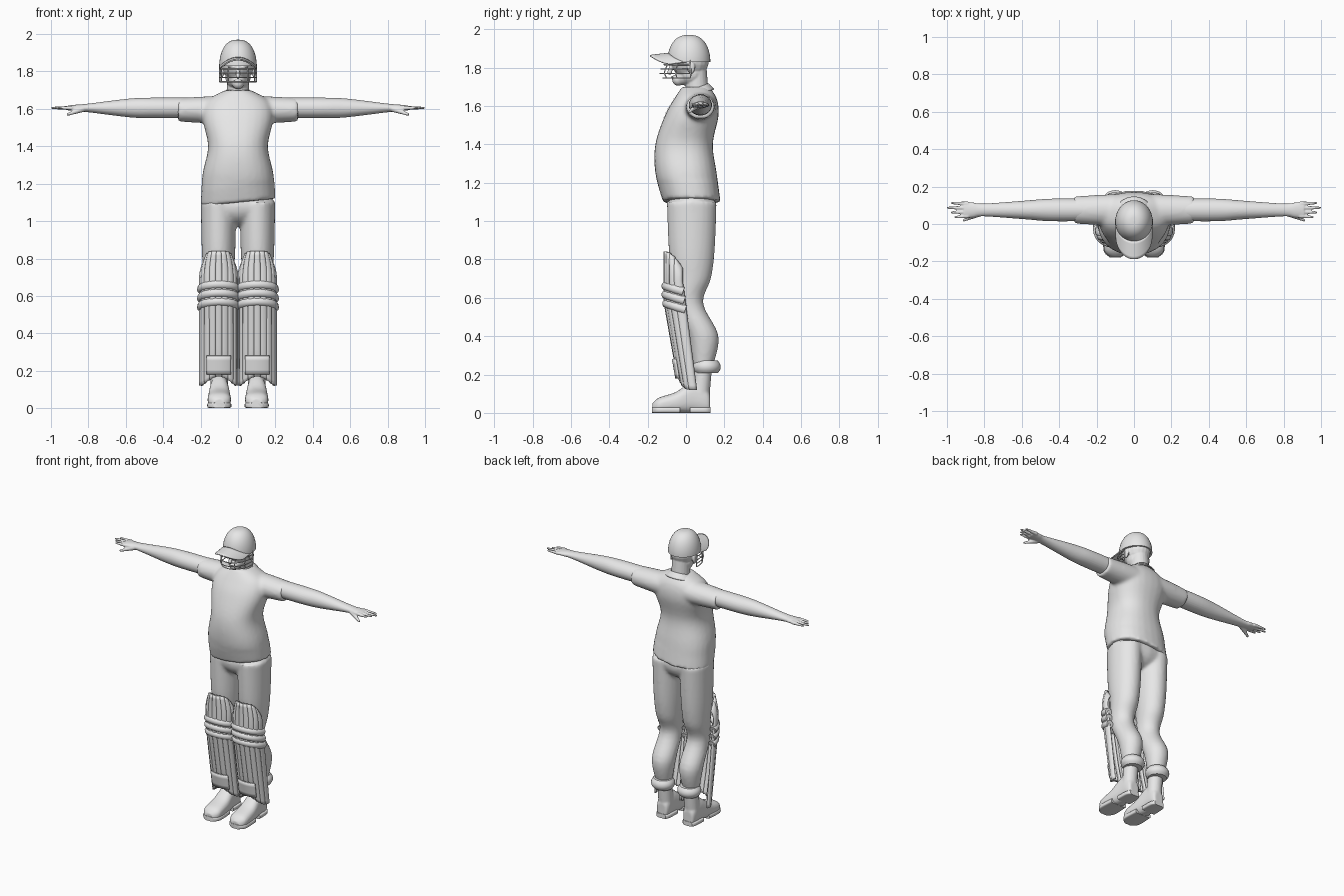
import bpy, bmesh
from math import sin, cos, pi, radians, copysign
from mathutils import Vector, Matrix

cube = bpy.data.objects.get("Cube")
if cube:
    bpy.data.objects.remove(cube, do_unlink=True)

GREY = (.8, .8, .8, 1)
grey = bpy.data.materials.new("light_grey")
grey.use_nodes = True
grey.diffuse_color = GREY
grey.node_tree.nodes["Principled BSDF"].inputs["Base Color"].default_value = GREY


def spline(rows, steps=5):
    """Smooth in-between rows through the given rows."""
    rows = [Vector(row) for row in rows]
    last = len(rows) - 1
    result = []
    for i in range(last):
        before, start, end, after = (rows[min(max(i + k, 0), last)] for k in (-1, 0, 1, 2))
        leave, arrive = (end - before) / 2, (after - start) / 2
        for k in range(steps):
            t = k / steps
            blend = t * t * (3 - 2 * t)
            result.append(start.lerp(end, blend) + leave * t * (1 - t) ** 2 - arrive * t * t * (1 - t))
    return result + [rows[last]]


def loft(bm, rows, axis="z", sides=28, power=2):
    """Closed skin over rows of (place on axis, centre u, centre v, radius u, radius v)."""
    rings = []
    for t, centre_u, centre_v, radius_u, radius_v in spline(rows):
        ring = []
        for k in range(sides):
            angle = 2 * pi * k / sides
            c, s = cos(angle), sin(angle)
            u = centre_u + radius_u * copysign(abs(c) ** (2 / power), c)
            v = centre_v + radius_v * copysign(abs(s) ** (2 / power), s)
            ring.append(bm.verts.new({"z": (u, v, t), "x": (t, u, v), "y": (u, t, v)}[axis]))
        rings.append(ring)
    for lower, upper in zip(rings, rings[1:]):
        for k in range(sides):
            bm.faces.new((lower[k], lower[k - 1], upper[k - 1], upper[k]))
    bm.faces.new(rings[0])
    bm.faces.new(rings[-1])


def ball(bm, centre, radii):
    place = Matrix.Translation(centre) @ Matrix.Diagonal((*radii, 1))
    bmesh.ops.create_uvsphere(bm, u_segments=20, v_segments=12, radius=1, matrix=place)


def bone(bm, start, end, start_radius, end_radius):
    """Tapered limb with round ends."""
    start, end = Vector(start), Vector(end)
    turn = (end - start).to_track_quat("Z", "Y").to_matrix().to_4x4()
    bmesh.ops.create_cone(bm, cap_ends=True, segments=20, radius1=start_radius, radius2=end_radius,
                          depth=(end - start).length,
                          matrix=Matrix.Translation((start + end) / 2) @ turn)
    ball(bm, start, [start_radius] * 3)
    ball(bm, end, [end_radius] * 3)


def finish(bm, name, voxel=0, soften=3, thickness=0):
    """Turn the mesh into an object; a voxel size blends overlapping pieces."""
    bmesh.ops.recalc_face_normals(bm, faces=bm.faces)
    mesh = bpy.data.meshes.new(name)
    bm.to_mesh(mesh)
    bm.free()
    mesh.materials.append(grey)
    part = bpy.data.objects.new(name, mesh)
    bpy.context.collection.objects.link(part)
    bpy.ops.object.select_all(action="DESELECT")
    part.select_set(True)
    bpy.context.view_layer.objects.active = part
    bpy.ops.object.shade_smooth_by_angle(angle=radians(40))
    if thickness:
        solid = part.modifiers.new("thickness", "SOLIDIFY")
        solid.thickness, solid.offset = thickness, 0
    if voxel:
        remesh = part.modifiers.new("blend", "REMESH")
        remesh.mode, remesh.voxel_size, remesh.use_smooth_shade = "VOXEL", voxel, True
        smooth = part.modifiers.new("soften", "SMOOTH")
        smooth.factor, smooth.iterations = .5, soften
    return part


def finish_pair(bm, name, **options):
    """Left part as built on +x, and its mirrored right partner."""
    for side, scale in (("left", 1), ("right", -1)):
        copy = bm.copy()
        bmesh.ops.scale(copy, vec=(scale, 1, 1), verts=copy.verts)
        finish(copy, side + "_" + name, **options)
    bm.free()


def sheet(point, columns, rows):
    """Grid surface from point(u, v), u in -1..1 and v in 0..1."""
    bm = bmesh.new()
    grid = [[bm.verts.new(point(2 * i / columns - 1, j / rows)) for i in range(columns + 1)]
            for j in range(rows + 1)]
    for lower, upper in zip(grid, grid[1:]):
        for i in range(columns):
            bm.faces.new((lower[i], lower[i + 1], upper[i + 1], upper[i]))
    return bm


def wires(name, paths, radius):
    curve = bpy.data.curves.new(name, "CURVE")
    curve.dimensions, curve.bevel_depth, curve.use_fill_caps = "3D", radius, True
    for path in paths:
        line = curve.splines.new("POLY")
        line.points.add(len(path) - 1)
        for point, position in zip(line.points, path):
            point.co = (*position, 1)
    curve.materials.append(grey)
    bpy.context.collection.objects.link(bpy.data.objects.new(name, curve))


# Shirt: body and sleeves blended, hem slightly tilted
body = [(1.1, .03, .2, .15), (1.25, 0, .19, .16), (1.4, -.01, .16, .15),
        (1.55, .03, .19, .14), (1.64, .05, .17, .11), (1.7, .05, .07, .07)]
bm = bmesh.new()
loft(bm, [(z, 0, y, width, depth) for z, y, width, depth in body], power=2.3)
for vert in bm.verts:
    if vert.co.z < 1.2:
        vert.co.z += vert.co.x / 10
for side in (1, -1):
    loft(bm, [(side * x, .075, 1.595, r, r - .01) for x, r in ((.1, .085), (.2, .08), (.32, .073))], "x")
shirt = finish(bm, "shirt", voxel=.011, soften=6)

# Button strip laid on the chest
strip = finish(sheet(lambda u, v: (u / 70, -.3, 1.53 + v / 9), 2, 10), "button_strip")
wrap_on = strip.modifiers.new("lay_on_shirt", "SHRINKWRAP")
wrap_on.target, wrap_on.wrap_method = shirt, "PROJECT"
wrap_on.use_project_y, wrap_on.offset = True, .003


# Collar, open at the front with longer points
def collar(u, v):
    angle = 2.85 * u
    return ((.066 + .035 * v) * sin(angle), .05 + (.065 + .03 * v) * cos(angle),
            1.69 + cos(angle) / 40 - v * (.03 + .04 * abs(u) ** 5))


finish(sheet(collar, 40, 4), "collar", thickness=.006)

# Trousers: hips and both legs blended
leg = [(1.1, .03, .095, .13), (.85, .03, .09, .12), (.7, .03, .08, .1),
       (.57, .01, .07, .08), (.4, .09, .075, .08), (.24, .09, .05, .05)]
bm = bmesh.new()
ball(bm, (0, .03, 1.08), (.2, .13, .11))
for side in (1, -1):
    loft(bm, [(z, side * .104, y, width, depth) for z, y, width, depth in leg])
finish(bm, "trousers", voxel=.011, soften=5)

# Arms with palm, fingers and thumb
arm = [(.26, .06, .055), (.45, .06, .055), (.58, .05, .05), (.8, .034, .023), (.86, .04, .018), (.91, .043, .013)]
bm = bmesh.new()
loft(bm, [(x, .075, 1.605, depth, height) for x, depth, height in arm], "x")
for finger in range(4):
    tip = .994 - abs(finger - 2) / 50
    bone(bm, (.89, .042 + finger / 45, 1.605), (tip, .037 + finger / 40, 1.605), .012, .006)
bone(bm, (.83, .055, 1.6), (.91, .02, 1.57), .017, .007)
finish_pair(bm, "arm", voxel=.0045, soften=2)

# Shoes with ankles: every section stands on the ground
shoe = [(-.175, .03, .05), (-.14, .06, .08), (-.05, .06, .11), (.04, .05, .17), (.1, .045, .14), (.125, .035, .1)]
bm = bmesh.new()
loft(bm, [(y, .1, height / 2, width, height / 2) for y, width, height in shoe], "y", power=2.5)
bone(bm, (.1, .075, .08), (.1, .09, .25), .047, .047)
finish_pair(bm, "shoe", voxel=.007)

# Soles and heels
bm = bmesh.new()
for outline in ([(-.178, .03), (-.14, .063), (-.03, .06)], [(.02, .053), (.1, .05), (.128, .035)]):
    loft(bm, [(y, .1, .015, width, .015) for y, width in outline], "y", power=5)
finish_pair(bm, "sole")

# Ankle straps bulging around the calf
bm = bmesh.new()
loft(bm, [(.24 + k / 60, .1, .107, .076 - k * k / 250, .074 - k * k / 250) for k in (-2, -1, 0, 1, 2)])
finish_pair(bm, "ankle_strap")


# Leg pads: ribbed wrap, domed at the top and notched over the shoe
def pad_wrap(u, z, out=0):
    front = max(-.01 - .175 * z, -.112)
    back = max(.07 - .13 * z, -.02)
    width = .1 - 1.5 * max(0, z - .7) ** 2
    return Vector((.103 + (width + out) * sin(u * pi / 2),
                   back - (back - front + out) * max(cos(u * pi / 2), 0) ** .75, z))


def pad(u, v):
    groove = (1 - abs(cos(u * 4.5 * pi))) ** 3 / 120
    point = pad_wrap(u, .12 + .72 * v, -groove)
    dome = max(0, v - .7) ** 2 * u ** 4
    notch = max(0, 1 - 4 * v) * (1 - u * u) ** 4
    point.z += notch / 20 - dome * .9
    return point


finish_pair(sheet(pad, 72, 30), "leg_pad", thickness=.012)
finish_pair(sheet(lambda u, v: pad_wrap(.4 * u, .18 + v / 10, .01), 12, 4), "pad_plate", thickness=.009)

# Knee rolls: three padded bands around each pad
for name, scale in (("left", 1), ("right", -1)):
    rolls = []
    for level in range(3):
        band = [pad_wrap(k / 12, .56 + .045 * level, -.008) for k in range(-12, 13)]
        rolls.append([(scale * x, y, z + .01 - (y + .1) / 3) for x, y, z in band])
    wires(name + "_knee_rolls", rolls, .024)

# Head: skull, jaw, neck, nose, lips, brows and ears
bm = bmesh.new()
ball(bm, (0, .02, 1.84), (.085, .1, .1))
bone(bm, (0, .03, 1.77), (0, -.04, 1.737), .068, .032)
bone(bm, (0, .06, 1.64), (0, .05, 1.8), .06, .057)
bone(bm, (0, -.075, 1.82), (0, -.085, 1.775), .007, .013)
ball(bm, (0, -.068, 1.75), (.025, .01, .007))
for side in (1, -1):
    ball(bm, (side * .033, -.068, 1.823), (.025, .012, .006))
    ball(bm, (side * .085, .027, 1.8), (.01, .02, .034))
finish(bm, "head", voxel=.0045, soften=2)

# Cap crown and peak
bm = bmesh.new()
dome = [(sin(k * pi / 20), cos(k * pi / 20) ** .8) for k in range(10)] + [(1, .01)]
loft(bm, [(1.83 + .14 * rise, 0, .015, .1 * r, .112 * r) for rise, r in dome], sides=36)
finish(bm, "cap_crown")


def peak(u, v):
    angle = 1.45 * u
    inner = .015 - .106 * cos(angle)
    outer = -.063 - .125 * cos(angle)
    return .096 * sin(angle), inner + (outer - inner) * v, 1.874 - .046 * sin(angle) ** 2 - .012 * v


finish(sheet(peak, 28, 6), "cap_peak", thickness=.007)

# Face guard of bent wires
bars = []
for level, reach in enumerate((.13, .145, .14, .125)):
    angles = [radians(8 * k) for k in range(-12, 13)]
    bars.append([(.098 * sin(a), .01 - reach * cos(a), 1.745 + level / 43) for a in angles])
uprights = [[bar[i] for bar in bars] for i in range(0, 25, 4) if i != 12]
hangers = [[(side * .098, .02, 1.84), bars[0][end]] for side, end in ((1, -1), (-1, 0))]
wires("face_guard", bars + uprights + hangers, .003)
